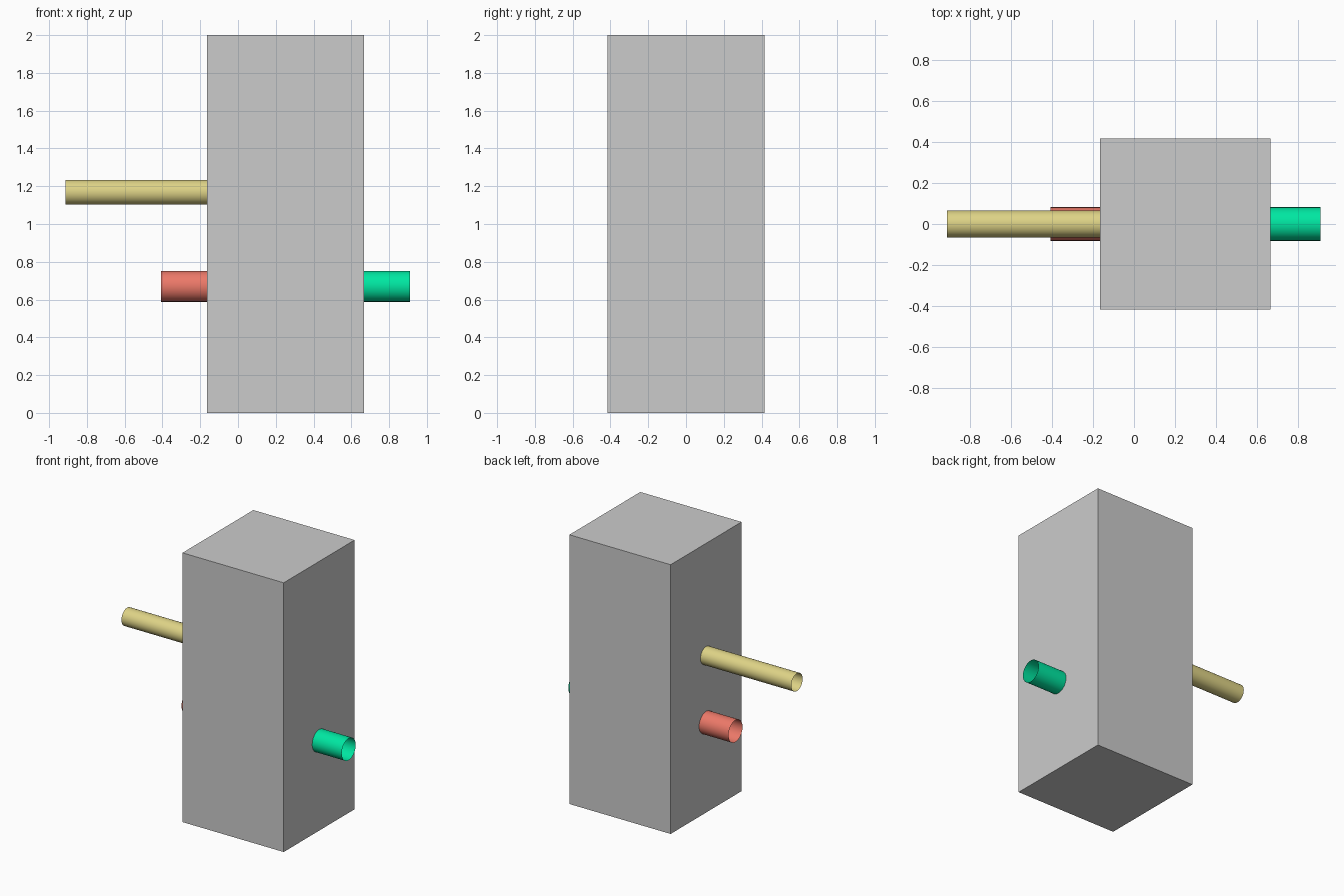
import bpy
from math import pi

if "Cube" in bpy.data.objects:
    bpy.data.objects.remove(bpy.data.objects["Cube"])


def open_pipe(name, x0, x1, z, radius, color):
    """Thin open-ended pipe running along x."""
    bpy.ops.mesh.primitive_cylinder_add(
        vertices=32, radius=radius, depth=x1 - x0, end_fill_type='NOTHING',
        location=((x0 + x1) / 2, 0, z), rotation=(0, pi / 2, 0))
    pipe = bpy.context.object
    pipe.name = name
    bpy.ops.object.shade_smooth_by_angle()
    mat = bpy.data.materials.new(name + "_color")
    mat.diffuse_color = color
    mat.use_nodes = True
    mat.node_tree.nodes["Principled BSDF"].inputs["Base Color"].default_value = mat.diffuse_color
    pipe.data.materials.append(mat)


# Main tank block
LEFT, RIGHT, DEPTH, HEIGHT = -0.165, 0.667, 0.832, 2.0
bpy.ops.mesh.primitive_cube_add(size=1, location=((LEFT + RIGHT) / 2, 0, HEIGHT / 2))
tank = bpy.context.object
tank.name = "tank_body"
tank.scale = (RIGHT - LEFT, DEPTH, HEIGHT)
bpy.ops.object.transform_apply(location=False, rotation=False, scale=True)

# Pipes on the left and right walls
open_pipe("upper_left_pipe", -0.912, LEFT, 1.168, 0.066, (0.73, 0.65, 0.24, 1))
open_pipe("lower_left_pipe", -0.407, LEFT, 0.67, 0.082, (0.84, 0.19, 0.14, 1))
open_pipe("lower_right_pipe", RIGHT, 0.91, 0.67, 0.082, (0.0, 0.8, 0.36, 1))
